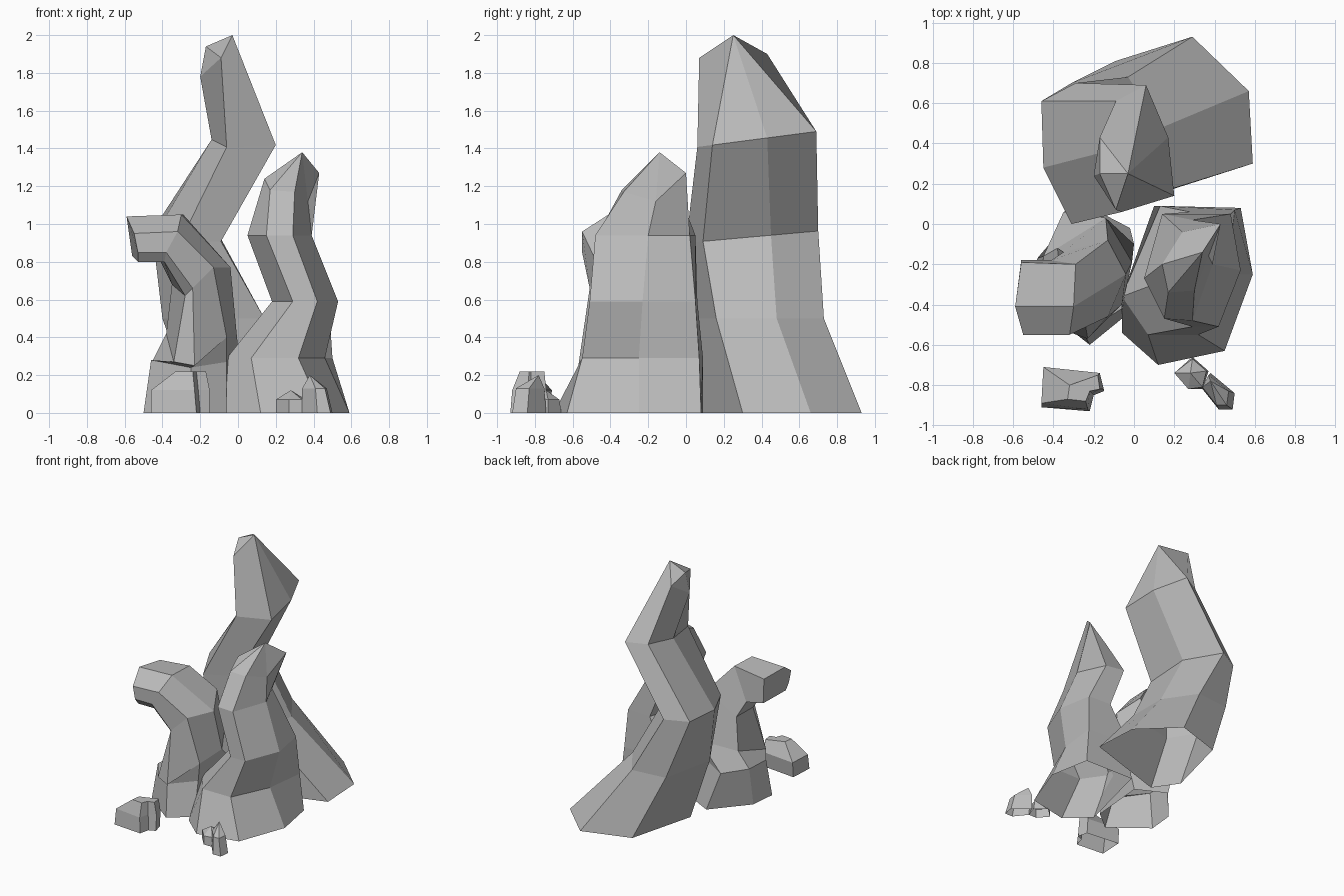
import bpy
import bmesh

old = bpy.data.objects.get("Cube")
if old:
    bpy.data.objects.remove(old, do_unlink=True)

# One stone colour for everything
stone = bpy.data.materials.new("grey_stone")
stone.use_nodes = True
stone_colour = (.5, .5, .5, 1)
stone.diffuse_color = stone_colour
for node in stone.node_tree.nodes:
    if node.type == "BSDF_PRINCIPLED":
        node.inputs["Base Color"].default_value = stone_colour
        node.inputs["Roughness"].default_value = .9


def level(height, outline, tilt=0):
    """Lift a flat outline to a height, rising by tilt per unit of y."""
    return [(x, y, height + tilt * y) for x, y in outline]


def loft(name, rings, peak=None):
    """Skin matching cross-sections and close the far end, leaving the foot open."""
    bm = bmesh.new()
    loops = [[bm.verts.new(point) for point in ring] for ring in rings]
    count = len(loops[0])
    for lower, upper in zip(loops, loops[1:]):
        for i in range(count):
            j = (i + 1) % count
            bm.faces.new((lower[i], lower[j], upper[j], upper[i]))
    if peak:
        tip = bm.verts.new(peak)
        for i in range(count):
            bm.faces.new((loops[-1][i], loops[-1][(i + 1) % count], tip))
    else:
        bm.faces.new(loops[-1])
    bmesh.ops.remove_doubles(bm, verts=bm.verts, dist=.001)
    bmesh.ops.recalc_face_normals(bm, faces=bm.faces)
    mesh = bpy.data.meshes.new(name)
    bm.to_mesh(mesh)
    bm.free()
    mesh.materials.append(stone)
    rock = bpy.data.objects.new(name, mesh)
    bpy.context.collection.objects.link(rock)
    return rock


# Tall spire: wide foot at the back, leaning left then rising to a blade
crest = (-.03, .25, 2)
loft("tall_spire", [
    level(0, [(.59, .3), (.57, .66), (.29, .93), (-.09, .81), (-.23, .27), (-.1, .08)]),
    level(.5, [(.14, .16), (.14, .48), (-.03, .73), (-.31, .7), (-.4, .27), (-.27, .06)]),
    level(.9, [(-.09, .09), (-.1, .45), (-.29, .7), (-.46, .61), (-.45, .28), (-.31, 0)], .09),
    level(1.4, [(.2, .14), (.17, .43), (.06, .69), (-.09, .61), (-.14, .36), (-.06, .06)], .13),
    [crest, crest, crest, (-.17, .43, 1.9), (-.2, .24, 1.78), (-.09, .07, 1.88)],
], peak=(-.17, .25, 1.94))

# Middle spire: zigzags upward, notched at the back under a tilted point
loft("middle_spire", [
    level(0, [(-.06, -.54), (.12, -.7), (.45, -.63), (.59, -.25), (.53, .08), (.1, .09)]),
    level(.29, [(-.06, -.36), (.07, -.55), (.32, -.55), (.46, -.25), (.5, .07), (.13, .09)]),
    level(.59, [(.18, -.27), (.29, -.51), (.42, -.51), (.53, -.23), (.48, .05), (.28, .06)]),
    level(.94, [(.05, -.27), (.15, -.47), (.29, -.48), (.39, -.2), (.29, .02), (.14, .05)]),
    [(.14, -.2, 1.24), (.17, -.34, 1.18), (.3, -.33, 1.17),
     (.37, -.16, 1.12), (.43, 0, 1.27), (.24, -.04, 1.17)],
], peak=(.34, -.14, 1.38))

# Hooked spire: stout base, overhanging bent neck and a blunt head pointing sideways
loft("hooked_spire", [
    level(0, [(-.5, -.38), (-.22, -.6), (-.06, -.47), (-.02, -.02), (-.25, .1), (-.48, -.17)]),
    [(-.46, -.36, .28), (-.25, -.54, .24), (-.06, -.42, .27),
     (0, -.1, .35), (-.35, .06, .3), (-.45, -.16, .28)],
    [(-.34, -.53, .27), (-.23, -.57, .25), (-.06, -.4, .4),
     (-.01, -.19, .45), (-.14, .03, .5), (-.38, -.12, .42)],
    [(-.28, -.45, .62), (-.24, -.51, .66), (-.13, -.46, .77),
     (-.04, -.25, .77), (-.13, -.08, .86), (-.35, -.14, .68)],
    [(-.39, -.51, .8), (-.38, -.55, .85), (-.32, -.55, .96),
     (-.3, -.41, 1.05), (-.29, -.2, 1.05), (-.41, -.18, .8)],
    [(-.53, -.51, .8), (-.53, -.55, .85), (-.55, -.55, .95),
     (-.59, -.41, 1.04), (-.56, -.19, 1.02), (-.56, -.18, .83)],
])

# Loose stones in front
loft("wide_stone", [
    level(0, [(-.46, -.91), (-.22, -.93), (-.2, -.85), (-.15, -.83), (-.17, -.75), (-.45, -.72)]),
    level(.12, [(-.46, -.89), (-.23, -.92), (-.21, -.84), (-.15, -.82), (-.17, -.74), (-.45, -.71)]),
    level(.22, [(-.33, -.87), (-.24, -.88), (-.22, -.83), (-.17, -.82), (-.18, -.75), (-.32, -.8)]),
])
loft("small_stone", [
    level(0, [(.2, -.74), (.27, -.82), (.34, -.82), (.37, -.73), (.29, -.66)]),
    level(.07, [(.2, -.74), (.27, -.82), (.34, -.81), (.36, -.73), (.29, -.67)]),
], peak=(.28, -.74, .12))
loft("pointed_stone", [
    level(0, [(.34, -.82), (.42, -.92), (.49, -.92), (.5, -.84), (.38, -.74)]),
    level(.13, [(.34, -.81), (.41, -.9), (.46, -.9), (.47, -.83), (.37, -.75)]),
], peak=(.38, -.78, .2))
